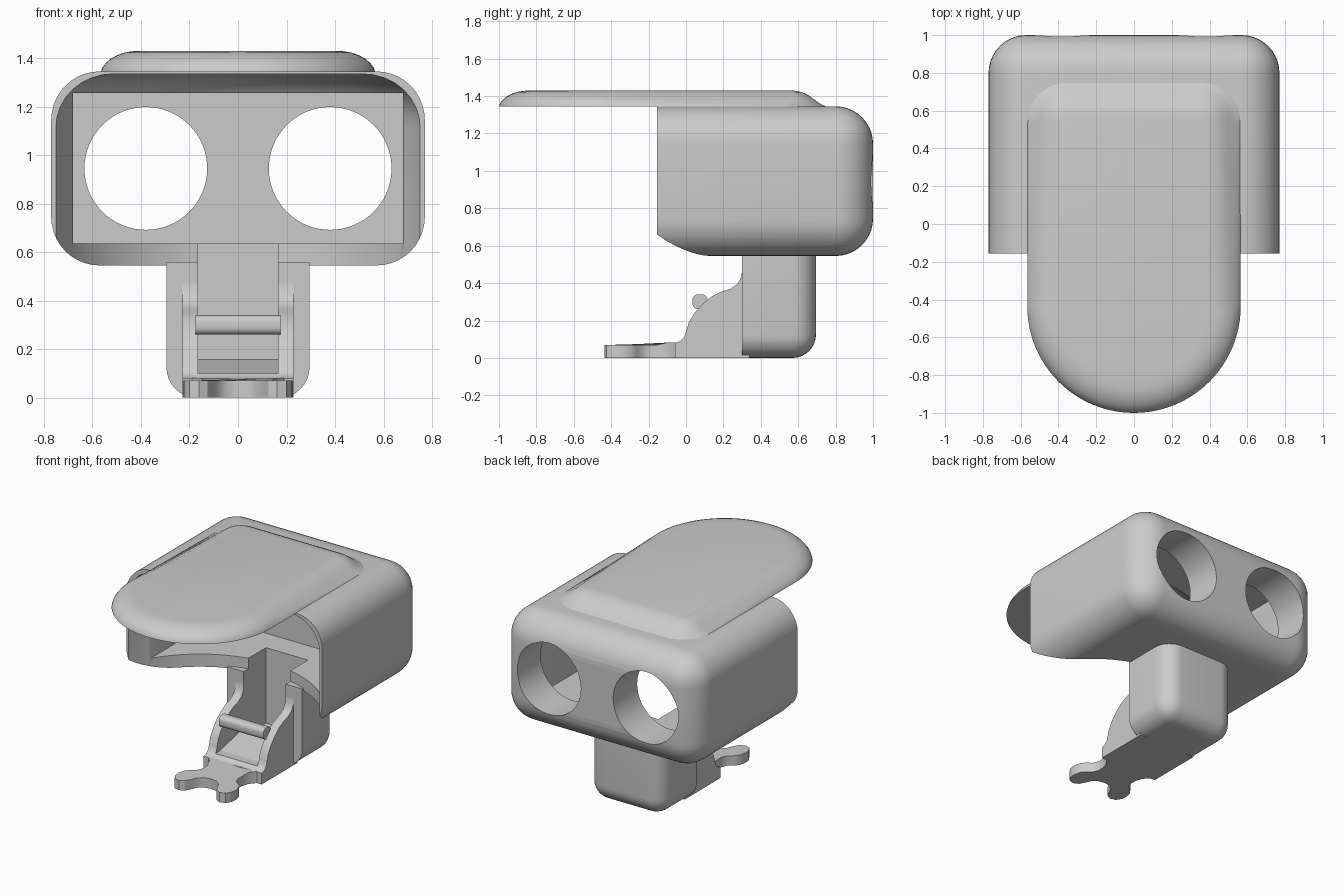
import bpy, bmesh, math

if "Cube" in bpy.data.objects:
    bpy.data.objects.remove(bpy.data.objects["Cube"])

grey = bpy.data.materials.new("plain_grey")
grey.diffuse_color = (0.6, 0.6, 0.6, 1)
grey.use_nodes = True
grey.node_tree.nodes["Principled BSDF"].inputs["Base Color"].default_value = grey.diffuse_color


def finish(name, bm):
    """Turn a bmesh into a named object."""
    bmesh.ops.recalc_face_normals(bm, faces=bm.faces)
    me = bpy.data.meshes.new(name)
    bm.to_mesh(me)
    bm.free()
    me.materials.append(grey)
    ob = bpy.data.objects.new(name, me)
    bpy.context.collection.objects.link(ob)
    return ob


def box(name, x, y, z, radius=0, keep=lambda a, b: True, segments=8):
    """Box from (min, max) ranges, rounding the edges that pass the rule."""
    bm = bmesh.new()
    bmesh.ops.create_cube(bm, size=1)
    for v in bm.verts:
        for i, r in enumerate((x, y, z)):
            v.co[i] = r[0] if v.co[i] < 0 else r[1]
    if radius:
        edges = [e for e in bm.edges if keep(e.verts[0].co, e.verts[1].co)]
        bmesh.ops.bevel(bm, geom=edges, offset=radius, segments=segments,
                        profile=0.5, affect='EDGES')
    return finish(name, bm)


def loft(name, rings):
    """Skin closed rings of equal point count and cap both ends."""
    bm = bmesh.new()
    rows = [[bm.verts.new(p) for p in ring] for ring in rings]
    n = len(rows[0])
    for a, b in zip(rows, rows[1:]):
        for i in range(n):
            j = (i + 1) % n
            bm.faces.new((a[i], a[j], b[j], b[i]))
    bm.faces.new(rows[0])
    bm.faces.new(rows[-1])
    return finish(name, bm)


def cut(ob, tool):
    m = ob.modifiers.new("cut", 'BOOLEAN')
    m.operation, m.solver, m.object = 'DIFFERENCE', 'EXACT', tool
    bpy.context.view_layer.objects.active = ob
    bpy.ops.object.modifier_apply(modifier=m.name)


def disc(r, z, cx, cy, n=96):
    return [(cx + r * math.cos(2 * math.pi * i / n),
             cy + r * math.sin(2 * math.pi * i / n), z) for i in range(n)]


# Housing: rounded box with a square front edge
housing = box("housing", (-.77, .77), (-.155, 1), (.545, 1.345), .2,
              lambda a, b: not (a.y < 0 and b.y < 0), 10)

# Curved face recess with a rounded top
R, F = .8, .22
rings = [disc(R, .3, 0, -.43)]
for i in range(9):
    t = math.pi / 2 * i / 8
    rings.append(disc(R - F + F * math.cos(t), 1.335 - F + F * math.sin(t), 0, -.43))
tools = [loft("recess_cutter", rings)]

# Inner cavity and the two round rear openings
tools.append(box("cavity_cutter", (-.68, .68), (-.5, .73), (.635, 1.255)))
for s in (-1, 1):
    hole = [[(x, y, z + .945) for x, z, _ in disc(.253, 0, s * .38, 0, 64)] for y in (.6, 1.2)]
    tools.append(loft("opening_cutter", hole))

# Channel running up the neck into the cavity
channel = box("channel_cutter", (-.165, .165), (.0, .55), (.1, .75))
for t in tools + [channel]:
    cut(housing, t)


# Lid: long rounded visor, crisp at the front, flared where it meets the housing
def lid_ring(d, z_front, z_back):
    pts = []
    for cx, cy, r, a0, a1, n in ((0, -.435, .565, 180, 360, 48),
                                 (.355, .54, .21, 0, 90, 12),
                                 (-.355, .54, .21, 90, 180, 12)):
        for i in range(n + 1):
            a = math.radians(a0 + (a1 - a0) * i / n)
            y = cy + (r - d) * math.sin(a)
            pts.append((cx + (r - d) * math.cos(a), y, z_front if y < -.3 else z_back))
    return pts


lid = loft("lid", [lid_ring(*p) for p in (
    (0, 1.343, 1.343), (.005, 1.36, 1.347), (.02, 1.38, 1.352), (.04, 1.397, 1.364),
    (.065, 1.411, 1.382), (.095, 1.422, 1.404), (.13, 1.428, 1.421), (.175, 1.43, 1.43))])

# Neck: post below the housing, rounded at the back and bottom
neck = box("neck", (-.295, .295), (.3, .695), (0, .56), .125,
           lambda a, b: not (a.y < .4 and b.y < .4) and not (a.z > .5 and b.z > .5))

# Cheeks: curved side profile in front of the neck
side = [(-.06, 0), (.34, 0), (.34, .5), (.3, .47), (.295, .43), (.275, .395), (.24, .37),
        (.19, .355), (.14, .33), (.09, .29), (.045, .24), (.015, .19), (0, .14),
        (-.01, .11), (-.03, .09), (-.06, .08)]
cheeks = loft("cheeks", [[(x, y, z) for y, z in side] for x in (-.228, .228)])
channel_front = box("channel_front_cutter", (-.165, .165), (-.2, .55), (.1, .75))
for ob in (neck, cheeks):
    cut(ob, channel_front)

# Crossbar between the cheeks
bar = box("crossbar", (-.175, .175), (.035, .115), (.26, .34), .03,
          lambda a, b: abs(a.x - b.x) > .1, 5)

# Sloping floor between the cheeks
ramp = loft("ramp", [[(x, y, z) for y, z in ((-.05, .05), (.3, .05), (.3, .16), (.12, .12), (-.05, .08))]
                     for x in (-.17, .17)])

# Tongue: flat plate ending in two rounded prongs
half = [(.05, -.31), (.085, -.34), (.105, -.385), (.125, -.42), (.16, -.437), (.2, -.425),
        (.222, -.39), (.227, -.345), (.215, -.295), (.19, -.265), (.155, -.24), (.138, -.2),
        (.138, -.15), (.155, -.1), (.19, -.06), (.228, -.03), (.228, .02)]
outline = [(0, -.3)] + half + [(-x, y) for x, y in reversed(half)]
tongue = loft("tongue", [[(x, y, z + (.012 if z and y > -.12 else 0)) for x, y in outline]
                         for z in (0, .07)])

# Remove the cutters, then smooth with sharp edges kept
for t in tools + [channel, channel_front]:
    bpy.data.objects.remove(t)
for ob in (housing, lid, neck, cheeks, bar, ramp, tongue):
    bpy.ops.object.select_all(action='DESELECT')
    ob.select_set(True)
    bpy.context.view_layer.objects.active = ob
    bpy.ops.object.shade_smooth_by_angle(angle=math.radians(32))
